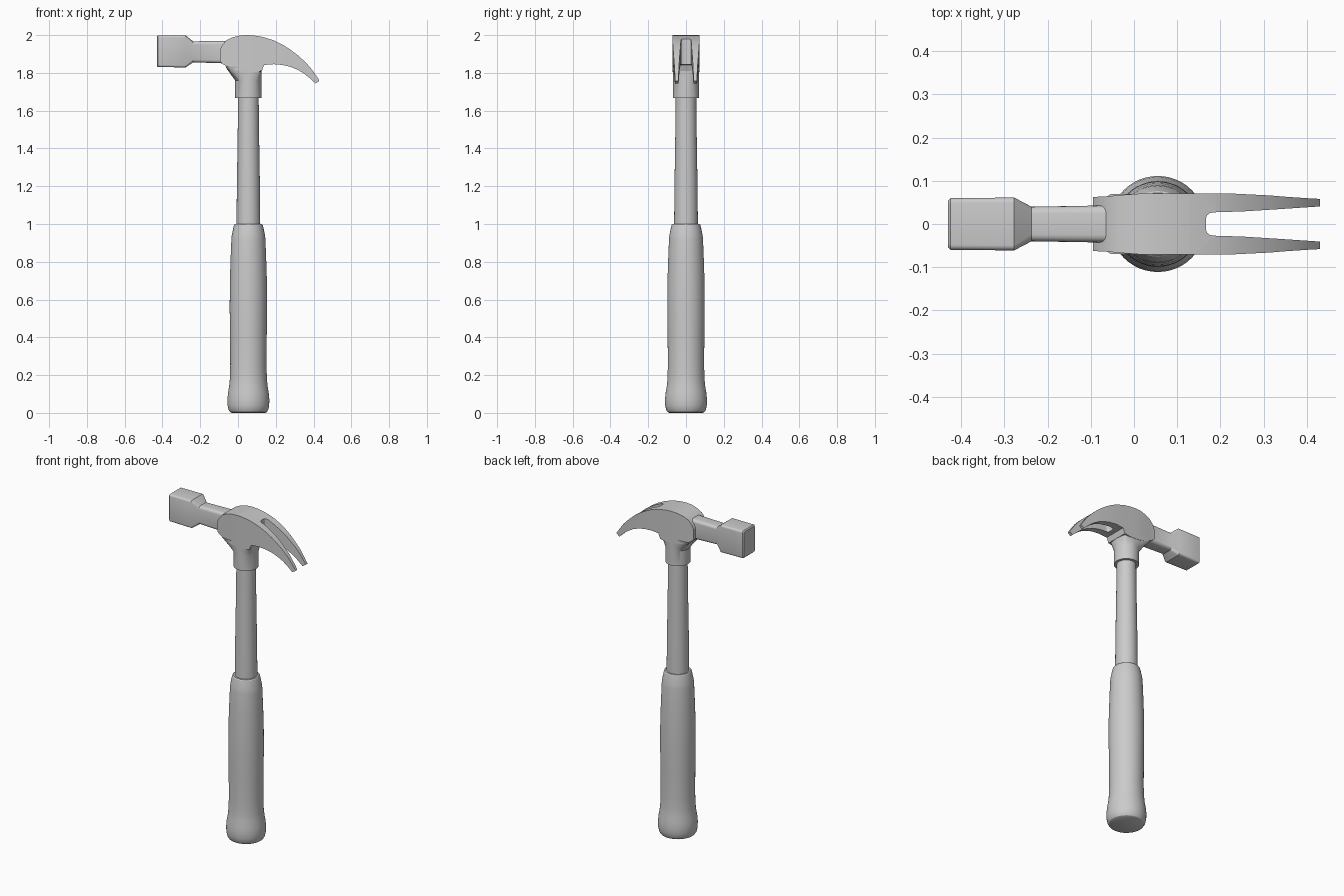
import bpy, bmesh, math
from mathutils import Vector

if "Cube" in bpy.data.objects:
    bpy.data.objects.remove(bpy.data.objects["Cube"])

grey = bpy.data.materials.new("plain grey")
grey.diffuse_color = (0.6, 0.6, 0.6, 1)
grey.use_nodes = True
grey.node_tree.nodes["Principled BSDF"].inputs["Base Color"].default_value = grey.diffuse_color
CX = 0.055  # handle axis


def loft(name, rings):
    """Skin a list of equal-length rings and cap both ends."""
    bm = bmesh.new()
    vs = [[bm.verts.new(p) for p in r] for r in rings]
    n = len(rings[0])
    for a, b in zip(vs, vs[1:]):
        for i in range(n):
            j = (i + 1) % n
            bm.faces.new((a[i], a[j], b[j], b[i]))
    bm.faces.new(vs[0][::-1])
    bm.faces.new(vs[-1])
    bmesh.ops.recalc_face_normals(bm, faces=bm.faces)
    me = bpy.data.meshes.new(name)
    bm.to_mesh(me)
    bm.free()
    me.materials.append(grey)
    ob = bpy.data.objects.new(name, me)
    bpy.context.collection.objects.link(ob)
    return ob


def smooth(ob, deg=30):
    bpy.ops.object.select_all(action='DESELECT')
    ob.select_set(True)
    bpy.context.view_layer.objects.active = ob
    bpy.ops.object.shade_smooth_by_angle(angle=math.radians(deg))


def turned(name, profile, n=48):
    """Round part about the handle axis from (radius, z) pairs."""
    angs = [2 * math.pi * i / n for i in range(n)]
    ob = loft(name, [[(CX + r * math.cos(a), r * math.sin(a), z) for a in angs]
                     for r, z in profile])
    smooth(ob)
    return ob


def rounded_rect(x, hy, z0, z1, r, seg=4):
    """Rounded rectangle in the plane at x."""
    zc, hz = (z0 + z1) / 2, (z1 - z0) / 2
    pts = []
    for k, (sy, sz) in enumerate([(1, 1), (-1, 1), (-1, -1), (1, -1)]):
        for i in range(seg + 1):
            a = math.pi / 2 * (k + i / seg)
            pts.append((x, sy * (hy - r) + r * math.cos(a),
                        zc + sz * (hz - r) + r * math.sin(a)))
    return pts


# Grip and shaft
turned("grip", [(0.088, 0), (0.098, 0.005), (0.105, 0.016), (0.11, 0.04), (0.111, 0.07),
                (0.108, 0.105), (0.102, 0.14), (0.098, 0.18), (0.096, 0.25), (0.097, 0.4),
                (0.099, 0.55), (0.098, 0.7), (0.094, 0.82), (0.09, 0.92), (0.088, 0.94),
                (0.08, 0.98), (0.076, 0.996), (0.072, 1.0)])
turned("shaft", [(0.063, 0.98), (0.061, 1.2), (0.057, 1.45), (0.054, 1.7)])

# Socket: round collar blending into the square cheeks
N = 48
rings = []
for z, t in [(1.667, 0), (1.76, 0), (1.785, 0.35), (1.815, 0.75), (1.835, 1)]:
    ring = []
    for i in range(N):
        a = 2 * math.pi * (i + 0.5) / N
        c, s = math.cos(a), math.sin(a)
        k = 0.07 * ((1 - t) + t / max(abs(c), abs(s)))
        x = k * c * (1 + 0.75 * t if c < 0 else 1)
        ring.append((CX + x, k * s * 0.998, z))
    rings.append(ring)
smooth(loft("socket", rings))

# Head body and claw: stations of x, top z, bottom z, half width
stations = [(-0.095, 1.925, 1.86, 0.062), (-0.085, 1.945, 1.85, 0.063),
            (-0.063, 1.972, 1.836, 0.064), (-0.03, 1.988, 1.82, 0.067),
            (0.01, 1.998, 1.81, 0.07), (0.05, 2.0, 1.805, 0.071),
            (0.09, 1.997, 1.805, 0.071), (0.126, 1.991, 1.81, 0.071),
            (0.138, 1.988, 1.842, 0.071), (0.19, 1.972, 1.846, 0.071),
            (0.235, 1.95, 1.842, 0.07), (0.275, 1.925, 1.833, 0.068),
            (0.315, 1.895, 1.817, 0.066), (0.35, 1.863, 1.796, 0.063),
            (0.38, 1.832, 1.772, 0.061), (0.411, 1.79, 1.744, 0.059),
            (0.43, 1.762, 1.757, 0.058)]
head = loft("head_claw", [[(x, -w, b), (x, w, b), (x, w, t), (x, -w, t)]
                          for x, t, b, w in stations])

# Slot between the claw prongs
half = [(0.166, 0.012), (0.169, 0.02), (0.175, 0.025), (0.184, 0.027),
        (0.25, 0.029), (0.33, 0.034), (0.45, 0.042)]
plan = half + [(x, -y) for x, y in reversed(half)]
cutter = loft("slot_cutter", [[(x, y, z) for x, y in plan] for z in (1.6, 2.1)])
cutter.hide_render = True
mod = head.modifiers.new("slot", 'BOOLEAN')
mod.operation = 'DIFFERENCE'
mod.solver = 'EXACT'
mod.object = cutter
bpy.context.view_layer.objects.active = head
bpy.ops.object.modifier_apply(modifier="slot")
bpy.data.objects.remove(cutter)
smooth(head, 25)

# Striking poll and neck
smooth(loft("poll_and_neck", [
    rounded_rect(-0.43, 0.054, 1.837, 1.992, 0.01),
    rounded_rect(-0.424, 0.06, 1.831, 1.999, 0.012),
    rounded_rect(-0.277, 0.061, 1.829, 1.999, 0.012),
    rounded_rect(-0.237, 0.04, 1.856, 1.967, 0.016),
    rounded_rect(-0.06, 0.043, 1.85, 1.97, 0.018)]))
